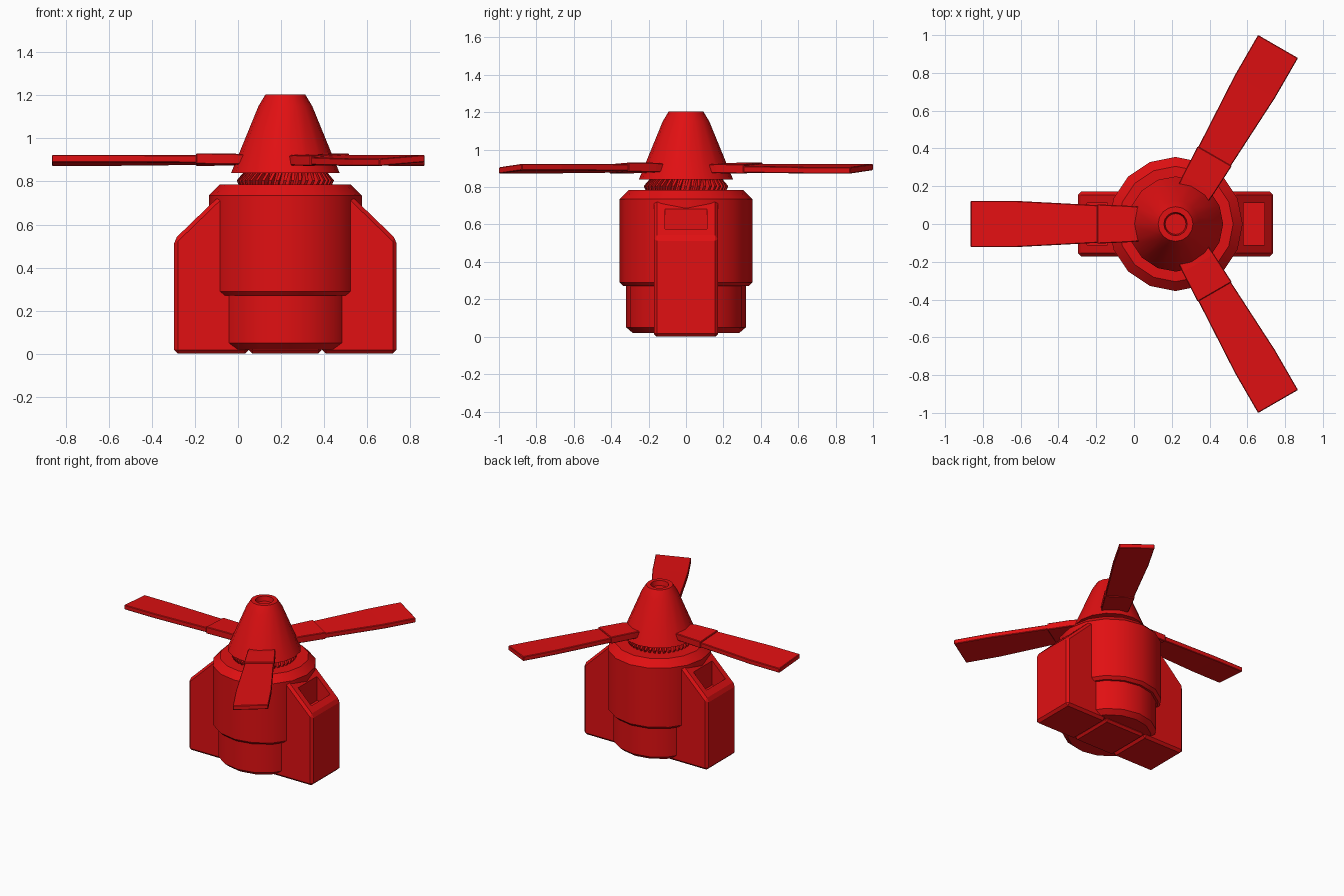
import bpy, bmesh, math
from mathutils import Matrix, Vector

if "Cube" in bpy.data.objects:
    bpy.data.objects.remove(bpy.data.objects["Cube"])

CX = 0.22      # x of the rotor axis
SIDES = 16

red = bpy.data.materials.new("bright_red")
red.diffuse_color = (0.75, 0.005, 0.006, 1)
red.use_nodes = True
red.node_tree.nodes["Principled BSDF"].inputs["Base Color"].default_value = red.diffuse_color


def finish(bm, name, smooth=False, bevel=0.0):
    """Turn a bmesh into a named red object, with optional smoothing and bevel."""
    bmesh.ops.recalc_face_normals(bm, faces=bm.faces)
    for f in bm.faces:
        f.smooth = smooth
    if smooth:
        for e in bm.edges:
            e.smooth = e.calc_face_angle(0) < math.radians(28)
    me = bpy.data.meshes.new(name)
    bm.to_mesh(me)
    bm.free()
    me.materials.append(red)
    ob = bpy.data.objects.new(name, me)
    bpy.context.collection.objects.link(ob)
    if bevel:
        m = ob.modifiers.new("bevel", 'BEVEL')
        m.width, m.segments, m.limit_method = bevel, 1, 'ANGLE'
    return ob


def lathe(name, profile):
    """Spin (radius, z) points around the rotor axis."""
    bm = bmesh.new()
    rings = []
    for r, z in profile:
        if r == 0:
            rings.append([bm.verts.new((CX, 0, z))] * SIDES)
        else:
            rings.append([bm.verts.new((CX + r * math.cos(a), r * math.sin(a), z))
                          for a in (2 * math.pi * i / SIDES for i in range(SIDES))])
    for lo, hi in zip(rings, rings[1:]):
        for i in range(SIDES):
            j = (i + 1) % SIDES
            quad = list(dict.fromkeys((lo[i], lo[j], hi[j], hi[i])))
            bm.faces.new(quad)
    return finish(bm, name, smooth=True)


def prism(name, outline, half, bevel):
    """Extrude an (x, z) outline across y."""
    bm = bmesh.new()
    f = bm.faces.new([bm.verts.new((x, -half, z)) for x, z in outline])
    new = bmesh.ops.extrude_face_region(bm, geom=[f])["geom"]
    bmesh.ops.translate(bm, vec=(0, 2 * half, 0),
                        verts=[v for v in new if isinstance(v, bmesh.types.BMVert)])
    return finish(bm, name, bevel=bevel)


def blade_part(name, sections, angle):
    """Loft (distance, half width, bottom z, thickness, rise) sections outward."""
    bm = bmesh.new()
    turn = Matrix.Translation((CX, 0, 0)) @ Matrix.Rotation(angle, 4, 'Z')
    rings = []
    for d, w, z, t, rise in sections:
        pts = ((d, -w, z), (d, w, z + rise), (d, w, z + rise + t), (d, -w, z + t))
        rings.append([bm.verts.new(turn @ Vector(p)) for p in pts])
    for a, b in zip(rings, rings[1:]):
        for i in range(4):
            j = (i + 1) % 4
            bm.faces.new((a[i], a[j], b[j], b[i]))
    bm.faces.new(rings[0])
    bm.faces.new(rings[-1])
    finish(bm, name, bevel=0.004)


# Stepped engine housing
lathe("engine_housing", [(0, .02), (.285, .02), (.32, .05), (.32, .27), (.335, .27),
                         (.355, .29), (.355, .735), (.305, .785), (0, .785)])

# Nose cone with a small socket in its tip
lathe("nose_cone", [(0, .84), (.252, .84), (.125, 1.15), (.092, 1.205),
                    (.062, 1.205), (.055, 1.17), (0, 1.17)])

# Neck core and the slanted cooling fins around it
lathe("neck_core", [(0, .77), (.185, .77), (.185, .85), (0, .85)])
bm = bmesh.new()
FINS = 40
for i in range(FINS):
    a = 2 * math.pi * i / FINS
    turn = Matrix.Translation((CX, 0, 0)) @ Matrix.Rotation(a, 4, 'Z')
    outline = ((.17, .78), (.215, .78), (.226, .805), (.192, .845), (.17, .845))
    sides = [[bm.verts.new(turn @ Vector((r, s * .007 + (z - .81) * .25, z)))
              for r, z in outline] for s in (-1, 1)]
    bm.faces.new(sides[0])
    bm.faces.new(sides[1])
    for k in range(5):
        n = (k + 1) % 5
        bm.faces.new((sides[0][k], sides[0][n], sides[1][n], sides[1][k]))
finish(bm, "neck_fins")

# Side pods with a pocket cut into the sloped top, and the block between them
for side, s in (("right", 1), ("left", -1)):
    pod = prism(side + "_pod", [(CX + s * u, z) for u, z in
                ((.17, 0), (.517, 0), (.517, .53), (.31, .73), (.17, .73))], .172, .018)
    cutter = prism(side + "_pocket_cutter", [(CX + s * u, z) for u, z in
                   ((.36, .5), (.47, .5), (.47, .9), (.36, .9))], .112, 0)
    cutter.hide_render = True
    cutter.hide_viewport = True
    cut = pod.modifiers.new("pocket", 'BOOLEAN')
    cut.object, cut.operation, cut.solver = cutter, 'DIFFERENCE', 'EXACT'
prism("bottom_block", [(CX - .168, 0), (CX + .168, 0), (CX + .168, .1),
                       (CX - .168, .1)], .172, .015)

# Three pitched blades, each held by a thicker root cuff
for n, deg in enumerate((60, 180, 300), 1):
    a = math.radians(deg)
    blade_part(f"blade_{n}", [(.38, .098, .877, .036, .01), (.84, .122, .872, .034, .018),
                              (1.085, .122, .872, .034, .018)], a)
    blade_part(f"blade_root_{n}", [(.14, .085, .876, .042, .002), (.24, .096, .874, .05, .006),
                                   (.415, .104, .872, .05, .009)], a)
